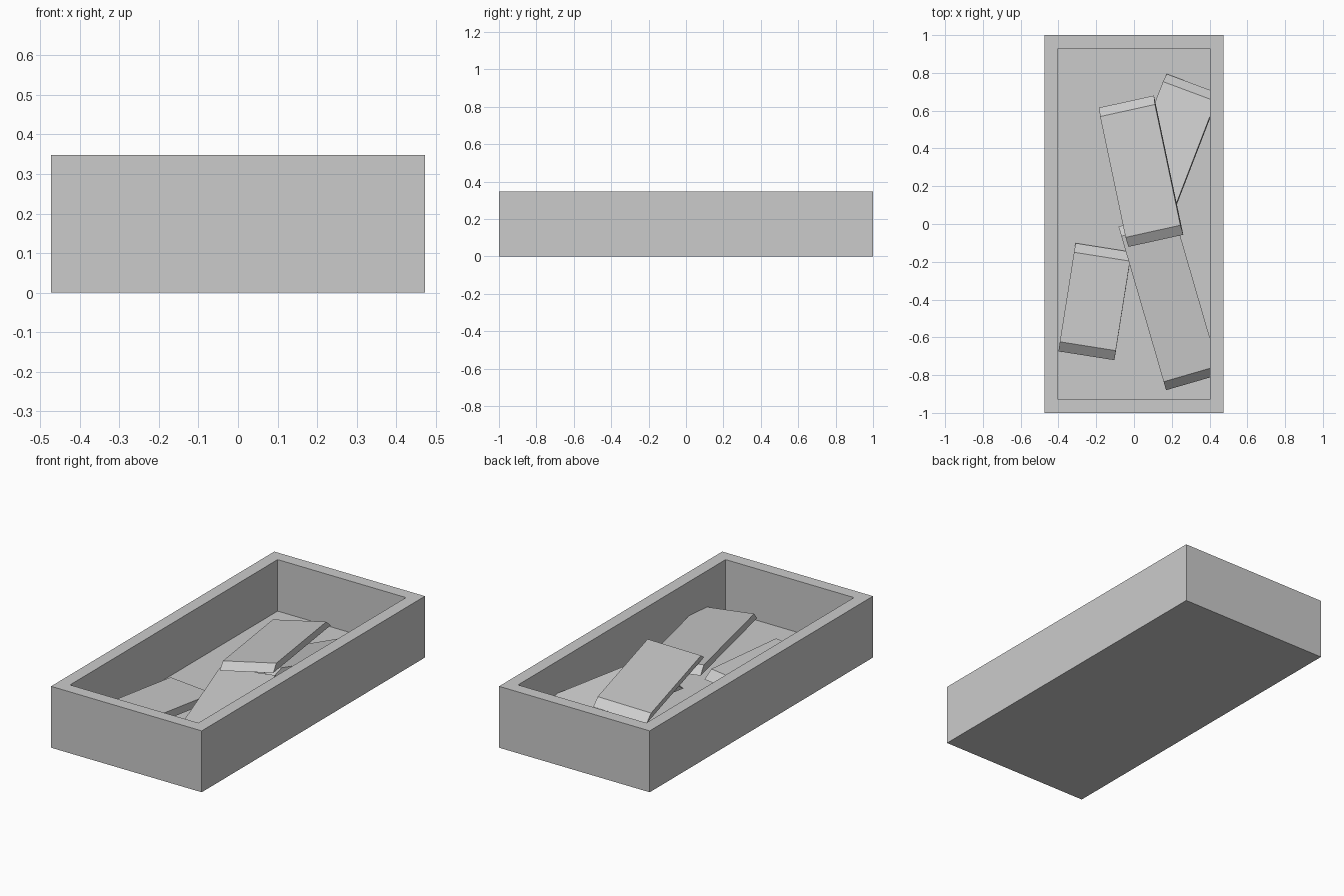
import bpy, bmesh
from math import radians, atan
from mathutils import Matrix, Vector

if "Cube" in bpy.data.objects:
    bpy.data.objects.remove(bpy.data.objects["Cube"])


def add_object(name, bm):
    bmesh.ops.recalc_face_normals(bm, faces=bm.faces)
    me = bpy.data.meshes.new(name)
    bm.to_mesh(me)
    bm.free()
    ob = bpy.data.objects.new(name, me)
    bpy.context.collection.objects.link(ob)
    return ob


# Tray: box with a flat rim and a straight-walled hollow
L, W, H, WALL, FLOOR = 2.0, 0.945, 0.348, 0.07, 0.056
bm = bmesh.new()
bmesh.ops.create_cube(bm, size=1)
bmesh.ops.scale(bm, vec=(W, L, H), verts=bm.verts)
bmesh.ops.translate(bm, vec=(0, 0, H / 2), verts=bm.verts)
bm.normal_update()
top = max(bm.faces, key=lambda f: f.calc_center_median().z)
bmesh.ops.inset_region(bm, faces=[top], thickness=WALL, use_even_offset=True)
floor = bmesh.ops.extrude_discrete_faces(bm, faces=[top])["faces"][0]
for v in floor.verts:
    v.co.z = FLOOR
add_object("tray", bm)


def bar(name, center, length, turn, pitch, roll, run=0.05, thick=0.042, width=0.3):
    """Flat bar with sloped ends; center is the middle of its top face."""
    h = length / 2
    profile = [(-h, -thick), (h, -thick), (h - run, 0), (run - h, 0)]
    bm = bmesh.new()
    face = bm.faces.new([bm.verts.new((-width / 2, y, z)) for y, z in profile])
    ext = bmesh.ops.extrude_face_region(bm, geom=[face])
    bmesh.ops.translate(bm, vec=(width, 0, 0),
                        verts=[g for g in ext["geom"] if isinstance(g, bmesh.types.BMVert)])
    ob = add_object(name, bm)
    ob.matrix_world = (Matrix.Translation(Vector(center))
                       @ Matrix.Rotation(radians(turn), 4, 'Z')
                       @ Matrix.Rotation(atan(pitch), 4, 'X')
                       @ Matrix.Rotation(-atan(roll), 4, 'Y'))


# Loose bars piled in the tray
bar("upper_bar", (0.033, 0.281, 0.249), 0.755, 11.9, -0.07, 0.135, thick=0.036)
bar("back_bar", (0.184, 0.419, 0.173), 0.71, -21.1, -0.11, 0.11)
bar("front_bar", (0.189, -0.408, 0.175), 0.905, 16.2, 0.08, 0.0)
bar("small_bar", (-0.207, -0.41, 0.125), 0.58, -9.0, -0.025, 0.02)
